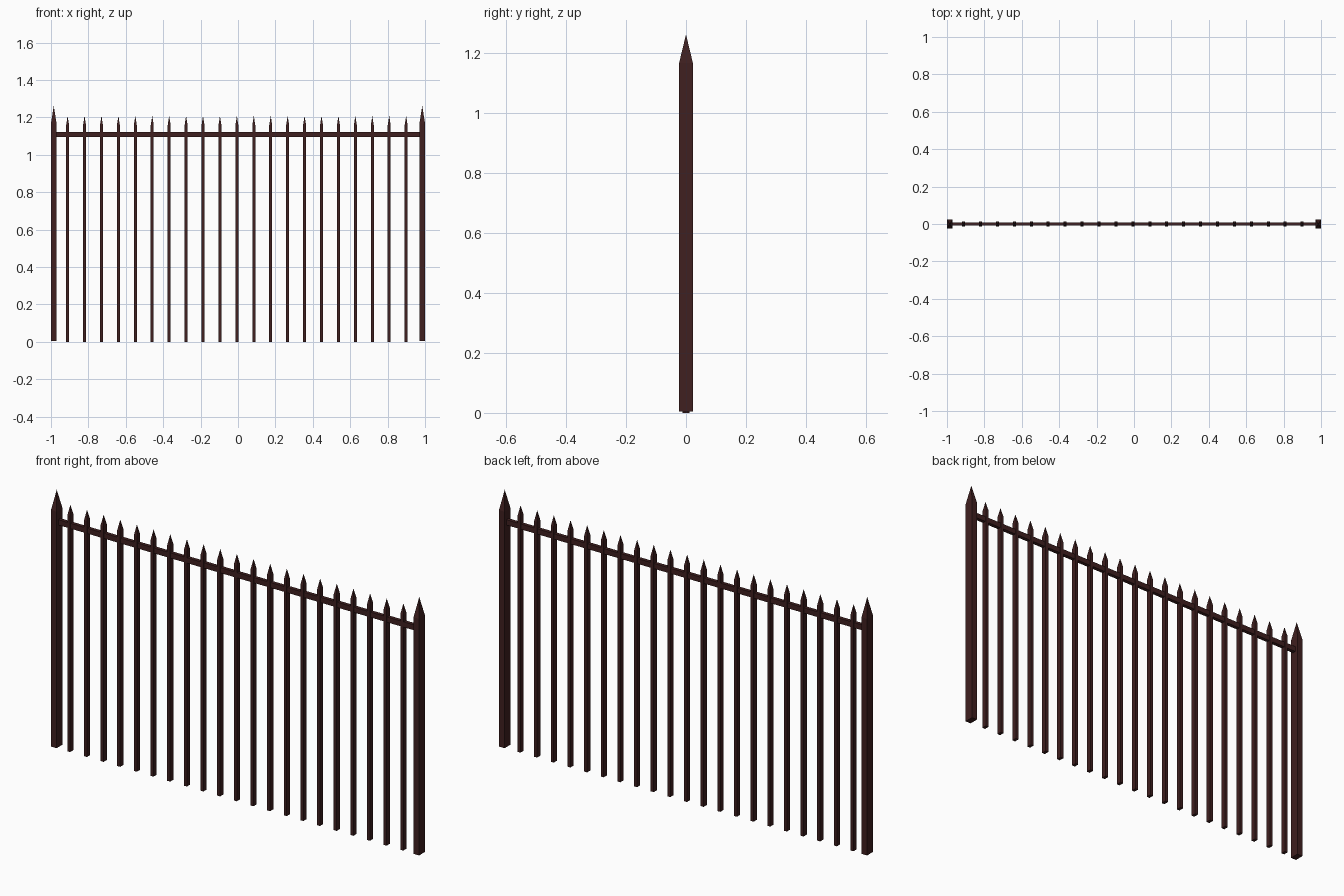
import bpy
import bmesh

if "Cube" in bpy.data.objects:
    bpy.data.objects.remove(bpy.data.objects["Cube"])

iron = bpy.data.materials.new("dark_brown_iron")
iron.diffuse_color = (0.05, 0.014, 0.014, 1)
iron.use_nodes = True
iron.node_tree.nodes["Principled BSDF"].inputs["Base Color"].default_value = iron.diffuse_color


def finish(bm, name):
    bmesh.ops.recalc_face_normals(bm, faces=bm.faces)
    mesh = bpy.data.meshes.new(name)
    bm.to_mesh(mesh)
    bm.free()
    mesh.materials.append(iron)
    obj = bpy.data.objects.new(name, mesh)
    bpy.context.collection.objects.link(obj)
    return obj


def pointed_bar(name, x, wx, wy, z0, shoulder, tip):
    """Rectangular bar with a pyramid point."""
    bm = bmesh.new()
    bmesh.ops.create_cube(bm, size=1)
    for v in bm.verts:
        v.co = (x + v.co.x * wx, v.co.y * wy, shoulder if v.co.z > 0 else z0)
    top = [f for f in bm.faces if all(abs(v.co.z - shoulder) < 1e-5 for v in f.verts)]
    apex = bmesh.ops.poke(bm, faces=top)["verts"][0]
    apex.co.z = tip
    return finish(bm, name)


# End posts
for side, label in ((-1, "left"), (1, "right")):
    pointed_bar("post_" + label, side * 0.985, 0.03, 0.046, 0.005, 1.167, 1.262)

# Pickets
for i in range(21):
    pointed_bar(f"picket_{i + 1}", -0.911 + i * 0.0905, 0.016, 0.025, 0.0, 1.158, 1.208)

# Top rail
bm = bmesh.new()
bmesh.ops.create_cube(bm, size=1)
for v in bm.verts:
    v.co = (v.co.x * 1.96, v.co.y * 0.018, 1.109 + v.co.z * 0.026)
finish(bm, "top_rail")
